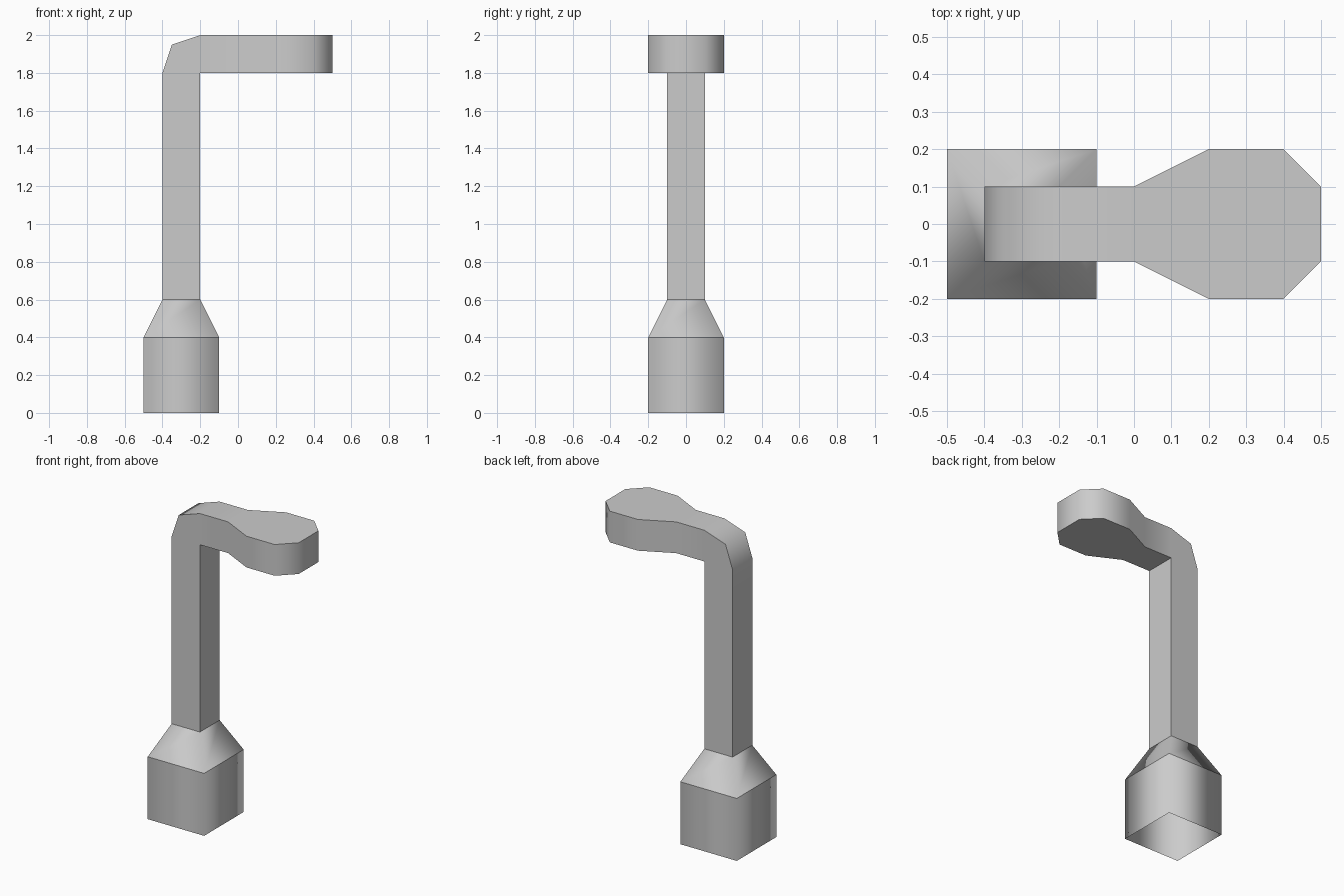
import bpy
import bmesh
from math import radians

cube = bpy.data.objects.get("Cube")
if cube:
    bpy.data.objects.remove(cube, do_unlink=True)

POST_X = -0.3

grey = bpy.data.materials.new("light_grey")
grey.use_nodes = True
grey.diffuse_color = (0.6, 0.6, 0.6, 1)
grey.node_tree.nodes["Principled BSDF"].inputs["Base Color"].default_value = (0.6, 0.6, 0.6, 1)


def loft(name, sections, cap_end=False, smooth_angle=180):
    """Skin a tube through four-cornered sections and shade it by angle."""
    bm = bmesh.new()
    rings = [[bm.verts.new(p) for p in section] for section in sections]
    for a, b in zip(rings, rings[1:]):
        for i in range(4):
            j = (i + 1) % 4
            bm.faces.new((a[i], a[j], b[j], b[i]))
    if cap_end:
        bm.faces.new(rings[-1])
    bmesh.ops.remove_doubles(bm, verts=bm.verts, dist=0.0001)
    bmesh.ops.recalc_face_normals(bm, faces=bm.faces)
    for face in bm.faces:
        face.smooth = True
    for edge in bm.edges:
        if edge.is_manifold:
            edge.smooth = edge.calc_face_angle() < radians(smooth_angle)
    mesh = bpy.data.meshes.new(name)
    bm.to_mesh(mesh)
    bm.free()
    mesh.materials.append(grey)
    obj = bpy.data.objects.new(name, mesh)
    bpy.context.collection.objects.link(obj)
    return obj


def square(half, z):
    return [(POST_X + sx * half, sy * half, z)
            for sx, sy in ((-1, -1), (1, -1), (1, 1), (-1, 1))]


def station(outer, inner, half):
    (ox, oz), (ix, iz) = outer, inner
    return [(ox, -half, oz), (ix, -half, iz), (ix, half, iz), (ox, half, oz)]


# Open-bottomed foot and tapered collar, each softly shaded all round
loft("base_sleeve", [square(0.2, 0), square(0.2, 0.4)])
loft("base_collar", [square(0.2, 0.4), square(0.1, 0.6)])

# Post, bend fanned about the inner corner, then the widening flat head
elbow = (-0.2, 1.8)
path = [station((-0.4, 0.6), (-0.2, 0.6), 0.1)]
path += [station(p, elbow, 0.1) for p in ((-0.4, 1.8), (-0.35, 1.95), (-0.2, 2))]
path += [station((x, 2), (x, 1.8), half)
         for x, half in ((0, 0.1), (0.2, 0.2), (0.4, 0.2), (0.5, 0.1))]
loft("post_and_lamp_head", path, cap_end=True, smooth_angle=60)
